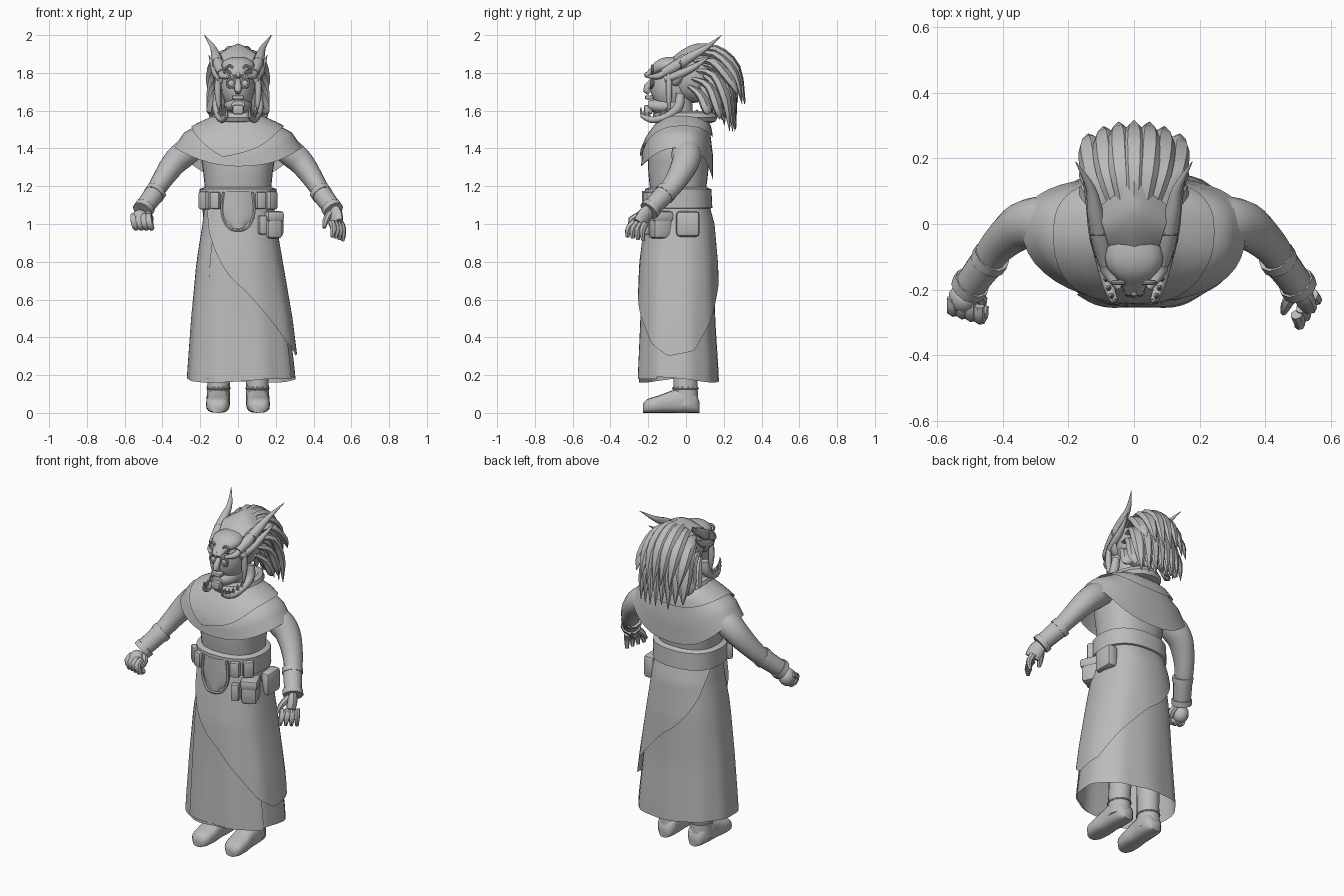
import bpy, bmesh, math, random
from math import sin, cos, pi, radians
from mathutils import Vector

random.seed(4)
if "Cube" in bpy.data.objects:
    bpy.data.objects.remove(bpy.data.objects["Cube"])

grey = bpy.data.materials.new("plain_grey")
grey.use_nodes = True
grey.diffuse_color = (0.5, 0.5, 0.5, 1)
grey.node_tree.nodes["Principled BSDF"].inputs["Base Color"].default_value = (0.5, 0.5, 0.5, 1)


def finish(name, bm, angle=40):
    bmesh.ops.recalc_face_normals(bm, faces=bm.faces)
    mesh = bpy.data.meshes.new(name)
    bm.to_mesh(mesh)
    bm.free()
    mesh.materials.append(grey)
    obj = bpy.data.objects.new(name, mesh)
    bpy.context.collection.objects.link(obj)
    bpy.ops.object.select_all(action="DESELECT")
    obj.select_set(True)
    bpy.context.view_layer.objects.active = obj
    bpy.ops.object.shade_smooth_by_angle(angle=radians(angle))
    return obj


def grid(name, f, nu, nv, closed=False, caps=False, angle=40):
    """Surface from f(u, v); u runs around, v runs along."""
    bm = bmesh.new()
    cols = nu if closed else nu + 1
    rows = [[bm.verts.new(f(i / nu, j / nv)) for i in range(cols)] for j in range(nv + 1)]
    for a, b in zip(rows, rows[1:]):
        for i in range(nu):
            k = (i + 1) % cols
            bm.faces.new((a[i], a[k], b[k], b[i]))
    if caps:
        bm.faces.new(rows[0])
        bm.faces.new(rows[-1])
    return finish(name, bm, angle)


def table(keys, x):
    """Linear lookup in a list of (key, values...)."""
    for a, b in zip(keys, keys[1:]):
        if x <= b[0]:
            t = max(0, (x - a[0]) / (b[0] - a[0]))
            return [p + (q - p) * t for p, q in zip(a[1:], b[1:])]
    return list(keys[-1][1:])


def spline(pts, t):
    s = t * (len(pts) - 1)
    i = min(int(s), len(pts) - 2)
    s -= i
    p = [Vector(pts[min(max(k, 0), len(pts) - 1)]) for k in range(i - 1, i + 3)]
    return 0.5 * (2 * p[1] + (p[2] - p[0]) * s + (2 * p[0] - 5 * p[1] + 4 * p[2] - p[3]) * s * s
                  + (3 * p[1] - p[0] - 3 * p[2] + p[3]) * s ** 3)


def tube(name, pts, radii, n=10, steps=10, wide=(1, 0, 0), flat=1.0, angle=50):
    def f(u, v):
        r = max(0.001, spline([(q, 0, 0) for q in radii], v).x)
        d = (spline(pts, min(1, v + .01)) - spline(pts, max(0, v - .01))).normalized()
        w = Vector(wide)
        w = (w - d * w.dot(d)).normalized()
        return spline(pts, v) + r * (w * cos(2 * pi * u) + d.cross(w) * flat * sin(2 * pi * u))
    return grid(name, f, n, steps, True, True, angle)


def ball(name, loc, size, n=16):
    bm = bmesh.new()
    bmesh.ops.create_uvsphere(bm, u_segments=n, v_segments=n // 2 + 2, radius=1)
    for v in bm.verts:
        v.co = Vector(loc) + Vector([a * b for a, b in zip(v.co, size)])
    return finish(name, bm, 60)


def box(name, loc, size, turn=0, bevel=.015):
    bm = bmesh.new()
    bmesh.ops.create_cube(bm, size=1)
    for v in bm.verts:
        v.co = Vector([a * b for a, b in zip(v.co, size)])
    bmesh.ops.bevel(bm, geom=bm.edges[:], offset=bevel, segments=2, profile=.5, affect="EDGES")
    obj = finish(name, bm)
    obj.location, obj.rotation_euler.z = loc, turn
    return obj


def ring(name, loc, r, thick, sx=1.0, sy=1.0, upright=True):
    def f(u, v):
        a, b = 2 * pi * u, 2 * pi * v
        p = ((r + thick * cos(b)) * cos(a) * sx, (r + thick * cos(b)) * sin(a) * sy, thick * sin(b))
        return Vector(loc) + Vector((p[0], p[2], p[1]) if upright else p)
    return grid(name, f, 20, 8, True)


def squircle(a, e=.85):
    c, s = cos(a), sin(a)
    return math.copysign(abs(c) ** e, c), math.copysign(abs(s) ** e, s)


# Robe: skirt, front panel and diagonal wrap share one profile of z, centre x, rx, front y, back y
BODY = [(.19, .017, .286, -.252, .17), (.5, .01, .258, -.238, .152), (.8, 0, .22, -.228, .148),
        (1.0, 0, .188, -.205, .135), (1.14, 0, .172, -.185, .1), (1.27, 0, .183, -.2, .118),
        (1.4, 0, .205, -.2, .12), (1.5, 0, .16, -.16, .1), (1.57, 0, .09, -.12, .04)]


def body(a, z, out=0):
    cx, rx, yf, yb = table(BODY, z)
    c, s = squircle(a)
    fold = .005 * sin(a * 9) * max(0, 1 - z)
    ry = (yb - yf) / 2 + out + fold
    return Vector((cx + (rx + out + fold) * c, (yf + yb) / 2 + ry * s, z))


def skirt(u, v):
    a = 2 * pi * u
    return body(a, 1.12 - (.945 + .015 * sin(2 * a - radians(30))) * v)


WRAP = [(-142, 1.08), (-132, .96), (-99, .73), (-69, .55), (-35, .37), (-10, .3), (18, .33),
        (45, .47), (90, .71), (135, .93), (158, 1.08)]


def wrap(u, v):
    deg = -142 + 300 * u
    return body(radians(deg), 1.1 + (table(WRAP, deg)[0] - 1.1) * v, .014 + .008 * v)


grid("skirt", skirt, 48, 16, True)
grid("front_panel", lambda u, v: body(radians(-128 + 100 * u), 1.1 - .92 * v, .006), 20, 16)
grid("diagonal_wrap", wrap, 60, 16)
grid("torso", lambda u, v: body(2 * pi * u, 1.1 + .46 * v), 32, 10, True)

# Belt, buckle plate, belt boxes and pouches
BELT = [(1.08, .005), (1.085, .026), (1.185, .028), (1.195, .0)]
grid("belt", lambda u, v: body(2 * pi * u, *BELT[round(v * 3)]), 40, 3, True, angle=30)
PLATE = [(0, .075), (.45, .085), (.75, .075), (1, .035)]
grid("buckle_plate", lambda u, v: (
    (2 * u - 1) * table(PLATE, v)[0], -.234 + .02 * (2 * u - 1) ** 2, 1.175 - .2 * v), 8, 8)
rim = [(-.078, -.218, 1.17), (-.086, -.218, 1.07), (-.07, -.222, 1.01), (-.035, -.232, .972)]
rim += [(-x, y, z) for x, y, z in reversed(rim)]
tube("plate_rim", rim, [.008] * 8, 6, 28, (0, 1, 0))
for s in (-1, 1):
    box("belt_box_inner", (s * .118, -.195, 1.125), (.055, .05, .09), s * .35, .01)
    box("belt_box_outer", (s * .172, -.15, 1.125), (.06, .055, .095), s * .8, .01)
box("front_pouch", (.178, -.135, .993), (.09, .11, .14), .4, .02)
box("front_pouch_flap", (.18, -.137, 1.04), (.098, .118, .055), .4, .015)
box("side_pouch", (.205, .01, 1.0), (.07, .125, .135), 0, .02)
box("small_pouch", (.13, -.21, .995), (.045, .04, .1), .3, .01)

# Shoulder cape and scarf: rx, front y, back y, then z at side, front, back
CAPE = [(0, .09, -.14, .05, 1.58, 1.54, 1.6), (.33, .2, -.2, .125, 1.53, 1.46, 1.51),
        (.67, .285, -.232, .142, 1.485, 1.385, 1.37), (1, .34, -.238, .142, 1.405, 1.305, 1.235)]


def cape(a, v, out=0):
    rx, yf, yb, zs, zf, zb = table(CAPE, v)
    back = sin(a) > 0
    c, s = squircle(a, .85 - .1 * v if back else .82 if cos(a) > 0 else 1)
    k = abs(sin(a)) ** (2.4 if back else 2)
    y = -.02 + ((yb + .02) if back else -(yf + .02)) * s
    return Vector(((rx + out) * c, y + out * s, zs + ((zb if back else zf) - zs) * k + out * .7))


def scarf(u, v):
    a = 2 * pi * u
    point = max(0, 1 - abs(a - radians(256)) / radians(75))
    return cape(a, v * (.47 + .38 * point ** 1.5), .01)


grid("shoulder_cape", lambda u, v: cape(2 * pi * u, v), 40, 9, True)
grid("scarf", scarf, 45, 6, True)
ring("neck_roll", (0, -.005, 1.565), .105, .033, 1, 1.25, False)

# Boots
FOOT = [(0, .03, .06), (.08, .055, .11), (.3, .062, .135), (.5, .058, .118), (.72, .063, .092),
        (.92, .056, .075), (1, .032, .05)]
for s in (-1, 1):
    def foot(u, v):
        w, h = table(FOOT, v)
        c, k = squircle(2 * pi * u, .7)
        return (s * (.1 + .01 * v) + w * c, .072 - .3 * v, max(0, h / 2 + h / 2 * k))
    grid("boot_foot", foot, 16, 14, True, True, 50)
    tube("boot_shaft", [(s * .105, 0, .04), (s * .103, -.003, .14), (s * .1, 0, .25), (s * .1, 0, .45)],
         [.063, .06, .061, .065], 14, 8, flat=1.1)
    ring("boot_strap", (s * .103, -.003, .13), .059, .006, 1, 1.1, False)

# Arms, cuffs and hands
for s in (-1, 1):
    tube("arm", [(s * .2, .0, 1.43), (s * .28, .003, 1.375), (s * .34, -.005, 1.32),
                 (s * .4, -.05, 1.235), (s * .44, -.1, 1.17), (s * .5, -.185, 1.08)],
         [.065, .08, .073, .06, .052, .04], 14, 15, (0, 1, 0), .92)
    tube("cuff", [(s * .432, -.098, 1.175), (s * .465, -.14, 1.13), (s * .498, -.185, 1.085)],
         [.055, .052, .049], 12, 4, (0, 1, 0))
    for k, r in ((.0, .058), (1.0, .057)):
        p = Vector((s * (.432 + .06 * k), -.098 - .08 * k, 1.175 - .085 * k))
        tube("cuff_band", [p, p + Vector((s * .014, -.019, -.02))], [r, r], 10, 1, (0, 1, 0))

ball("fist", (-.52, -.225, 1.025), (.047, .05, .052), 10)
for i in range(4):
    x, y = -.553 + .027 * i, -.245 - .008 * i
    tube("curled_finger", [(x, y + .02, 1.045), (x, y - .018, 1.025), (x + .01, y - .013, .985),
                           (x + .015, y + .02, .98)], [.017, .019, .018, .015], 7, 6)
tube("fist_thumb", [(-.48, -.205, 1.06), (-.465, -.235, 1.02), (-.485, -.265, .995)], [.018, .02, .014], 7, 5)

tube("palm", [(.495, -.18, 1.085), (.515, -.215, 1.05), (.525, -.245, 1.005)],
     [.03, .046, .042], 10, 5, (-.6, .8, 0), .6)
for i in range(4):
    t = i / 3
    base = Vector((.543 - .048 * t, -.215 - .06 * t, 1.005 + .005 * t))
    tip = Vector((.553 - .055 * t, -.225 - .085 * t, .91 + .02 * t))
    tube("finger", [base, (base + tip) / 2 + Vector((.009, -.012, .005)), tip], [.019, .017, .01], 7, 5)
tube("thumb", [(.49, -.205, 1.06), (.465, -.245, 1.02), (.455, -.27, .98)], [.02, .018, .01], 7, 5)

# Head and face
tube("neck", [(0, -.03, 1.5), (0, -.04, 1.7)], [.075, .07], 14, 2)
ball("head", (0, -.075, 1.73), (.09, .115, .135))
tube("jaw", [(0, -.05, 1.63), (0, -.14, 1.625), (0, -.2, 1.63)], [.075, .065, .035], 12, 6, flat=.65)
tube("nose", [(0, -.175, 1.765), (0, -.21, 1.715), (0, -.19, 1.695)], [.012, .02, .012], 8, 5)
box("beard", (0, -.2, 1.605), (.06, .045, .05), 0, .012)
box("upper_lip", (0, -.195, 1.67), (.065, .045, .022), 0, .008)
for s in (-1, 1):
    ring("eyepiece_rim", (s * .036, -.183, 1.745), .022, .007)
    ball("eyepiece", (s * .036, -.178, 1.745), (.022, .014, .022), 12)
    tube("ear", [(s * .08, -.06, 1.74), (s * .105, -.045, 1.76), (s * .135, .0, 1.82)],
         [.025, .022, .002], 8, 6, (0, 1, 0), .5)
    tube("side_braid", [(s * .085, -.09, 1.83), (s * .105, -.09, 1.77), (s * .107, -.09, 1.68),
                        (s * .1, -.09, 1.6)], [.01, .015, .016, .005], 8, 10)

    # Beast jaw halves with teeth
    jaw = [(s * .105, -.03, 1.69), (s * .11, -.04, 1.62), (s * .1, -.1, 1.57),
           (s * .08, -.18, 1.552), (s * .06, -.235, 1.575)]
    tube("mandible", jaw, [.022, .026, .02, .018, .012], 8, 14)
    for i in range(6):
        p = spline(jaw, .5 + .095 * i)
        tube("tooth", [p, p + Vector((0, -.008, .028)), p + Vector((0, -.004, .047))],
             [.01, .007, .001], 6, 3)

    # Horns: long upper pair and short lower pair
    tube("long_horn", [(s * .085, -.12, 1.8), (s * .1, -.05, 1.838), (s * .117, .03, 1.888),
                       (s * .133, .11, 1.935), (s * .178, .19, 2.0)],
         [.024, .03, .025, .015, .001], 10, 16)
    ring("horn_collar", (s * .105, -.03, 1.85), .027, .006)
    tube("short_horn", [(s * .09, -.11, 1.765), (s * .115, -.03, 1.795), (s * .13, .05, 1.835),
                        (s * .155, .135, 1.895)], [.02, .022, .016, .001], 8, 12)

    # Skull sockets and cheek bones
    ring("skull_socket", (s * .045, -.178, 1.82), .018, .007)
    tube("skull_cheek", [(s * .085, -.09, 1.82), (s * .085, -.14, 1.785), (s * .045, -.195, 1.78)],
         [.015, .018, .01], 8, 6)

# Beast skull worn on the forehead
tube("beast_skull", [(0, -.03, 1.85), (0, -.09, 1.842), (0, -.135, 1.832), (0, -.175, 1.81),
                     (0, -.21, 1.782)], [.07, .088, .08, .045, .028], 14, 12, flat=.5)
ball("skull_nose", (0, -.208, 1.79), (.014, .014, .016), 8)


# Pointed crest over the crown
def crest(u, v):
    s = 2 * u - 1
    y = -.085 + v * (.215 - .08 * abs(s))
    z = 1.872 + .092 * sin(min(1, v * 1.3) * pi / 2) - .01 * v
    return ((.072 + .04 * v) * s, y, z - (.03 + .04 * v) * abs(s) ** 1.3)


grid("crest", crest, 8, 6)
ball("hair_cap", (0, .035, 1.785), (.115, .14, .145))

# Hair locks in layers: count, root half width, then y and z along each lock from root to tip
LAYERS = [(7, .07, (.03, 1.925), (.16, 1.93), (.27, 1.83), (.315, 1.66)),
          (8, .08, (.04, 1.88), (.17, 1.86), (.245, 1.72), (.265, 1.51)),
          (8, .1, (.04, 1.84), (.14, 1.8), (.195, 1.68), (.205, 1.54)),
          (6, .1, (.02, 1.8), (.09, 1.75), (.13, 1.67), (.14, 1.58))]
for count, root, *path in LAYERS:
    for i in range(count):
        s = 2 * i / (count - 1) - 1
        drop, pts = random.uniform(-.03, .03), []
        for k, (y, z) in enumerate(path):
            x = s * (root, .12, .138, .14)[k]
            pts.append((x, y * (1 - .13 * s * s), z - .07 * s * s * (k < 3) + drop * (k == 3)))
        tube("hair_lock", pts, [.018, .034, .036, .002], 6, 9, (1, -.7 * s, 0), .6, 45)
